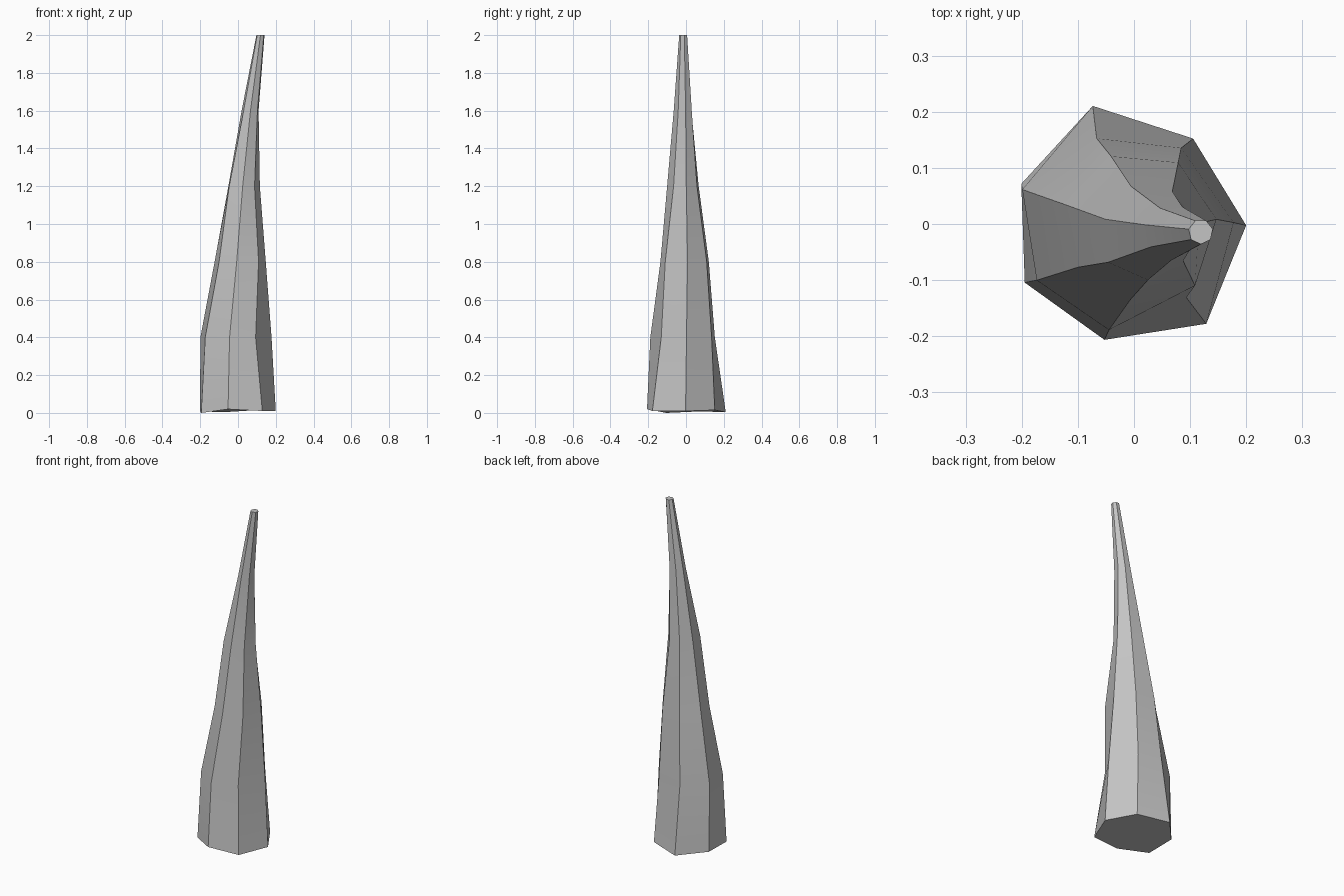
import bpy
import bmesh
from math import radians, cos, sin, tau

default_cube = bpy.data.objects.get("Cube")
if default_cube:
    bpy.data.objects.remove(default_cube, do_unlink=True)

SIDES = 7
MILLI = 0.001

# Cross-sections from foot to tip:
# height, spine x, spine y, twist in degrees, uneven radii (thousandths)
sections = [
    (0.0, -15, -10, 2, (215, 202, 228, 203, 203, 200, 221)),
    (0.4, -17, -11, 4, (195, 178, 171, 196, 180, 180, 163)),
    (0.8, 6, -9, 7, (142, 139, 138, 137, 126, 127, 144)),
    (1.2, 29, -14, 10, (88, 82, 88, 83, 93, 86, 78)),
    (1.6, 66, -12, 13, (44, 47, 45, 48, 46, 53, 47)),
    (2.0, 119, -14, 13, (22,) * SIDES),
]
# Slightly uneven foot
foot_lift = (10, 15, 4, 8, 0, 20, 10)


def make_material(name, colour):
    material = bpy.data.materials.new(name)
    material.use_nodes = True
    material.diffuse_color = colour
    shader = next(node for node in material.node_tree.nodes
                  if node.type == "BSDF_PRINCIPLED")
    shader.inputs["Base Color"].default_value = colour
    return material


def add_ring(bm, section):
    height, spine_x, spine_y, twist, radii = section
    ring = []
    for side, radius in enumerate(radii):
        angle = radians(twist) + tau * side / SIDES
        lift = foot_lift[side] if height == 0 else 0
        ring.append(bm.verts.new((
            (spine_x + radius * cos(angle)) * MILLI,
            (spine_y + radius * sin(angle)) * MILLI,
            height + lift * MILLI,
        )))
    return ring


# Loft the leaning spike through its rings and cap both ends
bm = bmesh.new()
rings = [add_ring(bm, section) for section in sections]
for lower, upper in zip(rings, rings[1:]):
    for side in range(SIDES):
        after = (side + 1) % SIDES
        bm.faces.new((lower[side], lower[after], upper[after], upper[side]))
bm.faces.new(list(reversed(rings[0])))
bm.faces.new(rings[-1])
bmesh.ops.recalc_face_normals(bm, faces=bm.faces[:])

mesh = bpy.data.meshes.new("spike")
bm.to_mesh(mesh)
bm.free()
mesh.materials.append(make_material("stone grey", (0.55, 0.55, 0.55, 1)))
spike = bpy.data.objects.new("spike", mesh)
bpy.context.collection.objects.link(spike)

# Soft shading along the length, crisp ridges between the sides
bpy.ops.object.select_all(action="DESELECT")
spike.select_set(True)
bpy.context.view_layer.objects.active = spike
bpy.ops.object.shade_smooth_by_angle(angle=radians(30))
